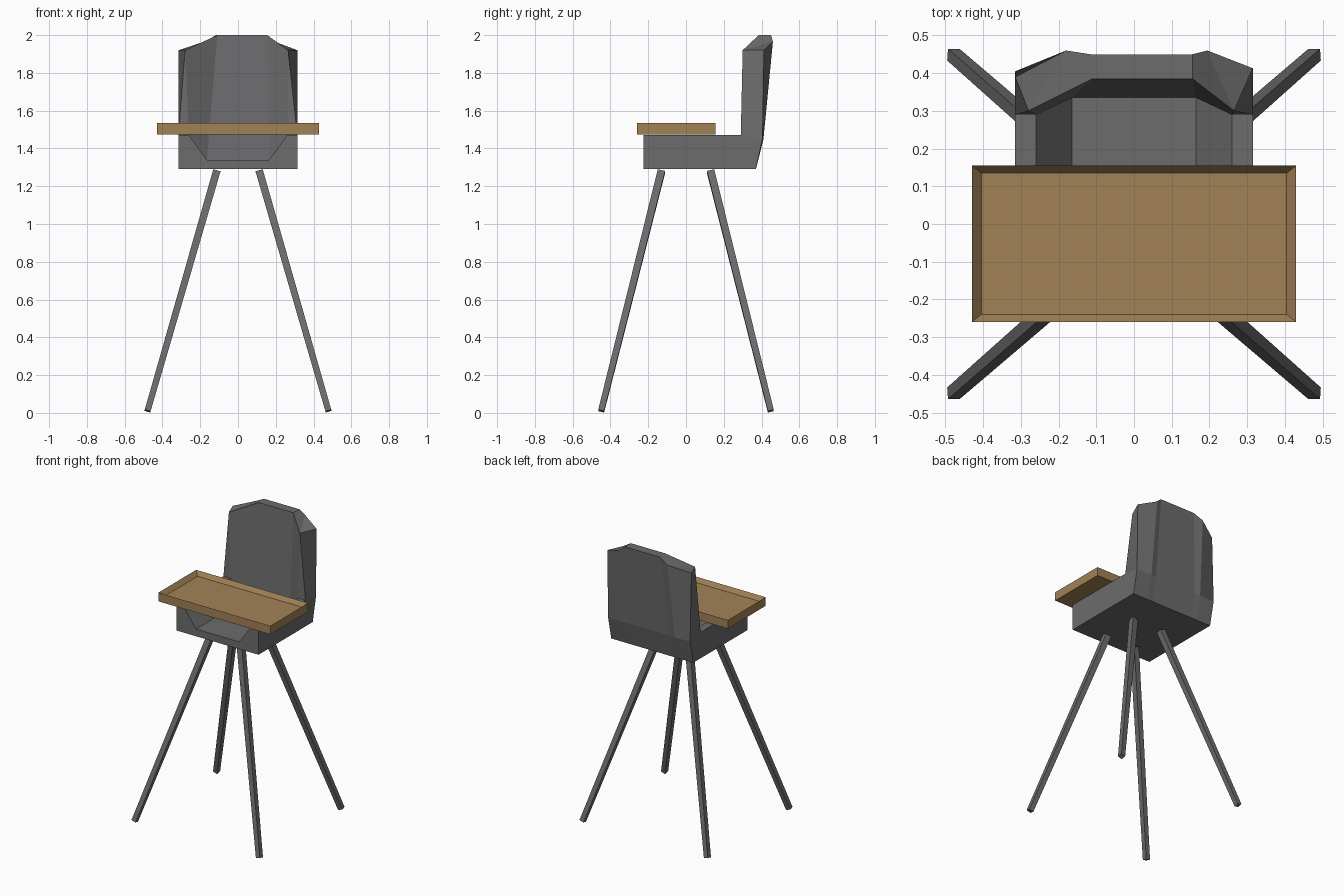
import bpy, bmesh
from mathutils import Vector

if "Cube" in bpy.data.objects:
    bpy.data.objects.remove(bpy.data.objects["Cube"])


def material(name, rgb):
    m = bpy.data.materials.new(name)
    m.diffuse_color = (*rgb, 1)
    m.use_nodes = True
    m.node_tree.nodes["Principled BSDF"].inputs["Base Color"].default_value = m.diffuse_color
    return m


GREY = material("dark grey", (0.15, 0.15, 0.154))
WOOD = material("tan wood", (0.36, 0.222, 0.094))


def loft(name, rings, mat, caps=True):
    """Skin closed rings of equal length; caps='strip' pairs opposite points."""
    bm = bmesh.new()
    vs = [[bm.verts.new(p) for p in r] for r in rings]
    n = len(rings[0])
    for a, b in zip(vs, vs[1:]):
        for i in range(n):
            j = (i + 1) % n
            bm.faces.new((a[i], a[j], b[j], b[i]))
    for r in (vs[0], vs[-1]):
        if caps == "strip":
            for i in range(n // 2 - 1):
                bm.faces.new((r[i], r[i + 1], r[n - 2 - i], r[n - 1 - i]))
        else:
            bm.faces.new(r)
    bmesh.ops.remove_doubles(bm, verts=bm.verts, dist=1e-4)
    bmesh.ops.recalc_face_normals(bm, faces=bm.faces)
    me = bpy.data.meshes.new(name)
    bm.to_mesh(me)
    bm.free()
    me.materials.append(mat)
    ob = bpy.data.objects.new(name, me)
    bpy.context.collection.objects.link(ob)
    return ob


# Seat: trough profile swept from front to back, floor running into the backrest
half = [(0.315, 1.29), (0.315, 1.47), (0.26, 1.47), (0.165, 1.34)]
profile = half + [(-x, z) for x, z in reversed(half)]
loft("seat", [
    [(x, -0.225, z) for x, z in profile],
    [(x, 0.335 if z == 1.34 else 0.29, z) for x, z in profile],
], GREY)

# Backrest: back row left to right, then front row right to left
xs = (0.315, 0.26, 0.165)
front_x = list(xs) + [-x for x in reversed(xs)]
back_x = (-0.315, -0.2, -0.16, 0.16, 0.2, 0.315)
bottom = [(x, 0.37, 1.29) for x in back_x] + [(x, 0.29, 1.29) for x in front_x]
middle = [(x, 0.41 if abs(x) == 0.2 else 0.405, 1.45) for x in back_x]
middle += [(x, 0.335, 1.34) if abs(x) == 0.165 else (x, 0.29, 1.47) for x in front_x]
top = [(-0.315, 0.39, 1.92), (-0.18, 0.46, 1.965), (-0.115, 0.45, 2.0),
       (0.155, 0.45, 2.0), (0.195, 0.46, 1.965), (0.315, 0.413, 1.92),
       (0.265, 0.30, 1.92), (0.265, 0.30, 1.92), (0.155, 0.385, 2.0),
       (-0.11, 0.385, 2.0), (-0.28, 0.30, 1.92), (-0.28, 0.30, 1.92)]
loft("backrest", [bottom, middle, top], GREY, caps="strip")


# Tray: box with a shallow sloped recess in the top
def rect(x, y0, y1, z):
    return [(-x, y0, z), (x, y0, z), (x, y1, z), (-x, y1, z)]


loft("tray", [rect(0.43, -0.26, 0.155, 1.475),
              rect(0.43, -0.26, 0.155, 1.535),
              rect(0.405, -0.24, 0.135, 1.505)], WOOD)

# Four splayed square legs, slightly tapered, ends cut square to the leg
for side, sx in (("left", -1), ("right", 1)):
    for end, sy in (("front", -1), ("back", 1)):
        foot = Vector((sx * 0.479, sy * 0.449, 0.01))
        head = Vector((sx * 0.113, sy * 0.13, 1.28))
        axis = (head - foot).normalized()
        u = Vector((0, 1, 0)).cross(axis).normalized()
        v = axis.cross(u)
        corners = ((-1, -1), (1, -1), (1, 1), (-1, 1))
        loft(f"{end}_{side}_leg",
             [[c + (u * a + v * b) * r for a, b in corners]
              for c, r in ((foot, 0.016), (head, 0.02))], GREY)
